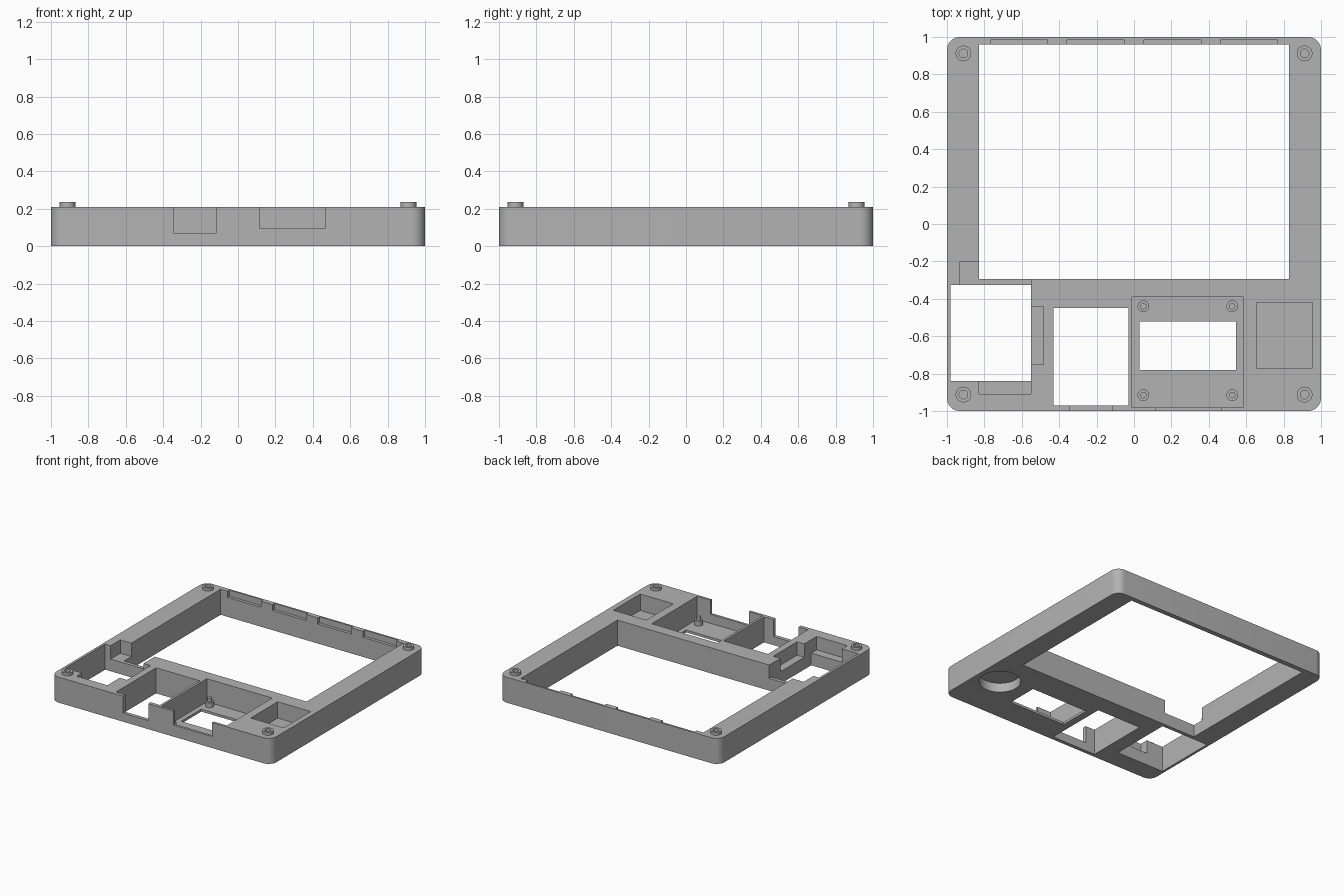
import bpy
import bmesh
from math import radians

cube = bpy.data.objects.get("Cube")
if cube:
    bpy.data.objects.remove(cube, do_unlink=True)

grey = bpy.data.materials.new("matte_grey")
grey.use_nodes = True
colour = (0.45, 0.45, 0.45, 1)
grey.diffuse_color = colour
grey.node_tree.nodes["Principled BSDF"].inputs["Base Color"].default_value = colour

HEIGHT = 0.21
OVER = 0.3


def make(name, bm):
    mesh = bpy.data.meshes.new(name)
    bm.to_mesh(mesh)
    bm.free()
    mesh.materials.append(grey)
    obj = bpy.data.objects.new(name, mesh)
    bpy.context.collection.objects.link(obj)
    return obj


def box(name, x0, x1, y0, y1, z0, z1, corner=0):
    bm = bmesh.new()
    bmesh.ops.create_cube(bm, size=1)
    for v in bm.verts:
        v.co.x = x1 if v.co.x > 0 else x0
        v.co.y = y1 if v.co.y > 0 else y0
        v.co.z = z1 if v.co.z > 0 else z0
    if corner:
        upright = [e for e in bm.edges
                   if abs(e.verts[0].co.z - e.verts[1].co.z) > 0.01]
        bmesh.ops.bevel(bm, geom=upright, offset=corner, segments=10,
                        profile=0.5, affect='EDGES')
    return make(name, bm)


def cylinder(name, x, y, r, z0, z1, sides=32):
    bm = bmesh.new()
    bmesh.ops.create_cone(bm, cap_ends=True, segments=sides,
                          radius1=r, radius2=r, depth=z1 - z0)
    bmesh.ops.translate(bm, verts=bm.verts, vec=(x, y, (z0 + z1) / 2))
    return make(name, bm)


def combine(target, tool, operation='DIFFERENCE'):
    mod = target.modifiers.new("cut", 'BOOLEAN')
    mod.operation = operation
    mod.solver = 'EXACT'
    mod.object = tool
    bpy.context.view_layer.objects.active = target
    bpy.ops.object.modifier_apply(modifier=mod.name)
    bpy.data.objects.remove(tool, do_unlink=True)


def cut(x0, x1, y0, y1, z0=-0.1):
    combine(case, box("cutter", x0, x1, y0, y1, z0, OVER))


# Case body with rounded upright corners
case = box("case_body", -1, 1, -1, 1, 0, HEIGHT, 0.07)

# Large screen opening and the four clip slots in its back rim
cut(-0.83, 0.83, -0.295, 0.96)
for i in range(4):
    x = -0.615 + 0.41 * i
    cut(x - 0.153, x + 0.153, 0.95, 0.985, 0.16)

# Right-hand bay with its side recesses
cut(-0.98, -0.55, -0.84, -0.325)
cut(-0.93, -0.55, -0.33, -0.2, 0.1)
cut(-0.83, -0.55, -0.91, -0.83, 0.1)
cut(-0.56, -0.485, -0.75, -0.44, 0.1)

# Middle bay and its front notch
cut(-0.43, -0.03, -0.97, -0.45)
cut(-0.345, -0.115, -1.1, -0.96, 0.07)

# Display bay with thin floor, window and front notch
cut(-0.01, 0.585, -0.98, -0.39, 0.02)
cut(0.03, 0.545, -0.78, -0.52)
cut(0.115, 0.465, -1.1, -0.97, 0.095)

# Square pocket over a round hole
cut(0.655, 0.955, -0.77, -0.42, 0.075)
combine(case, cylinder("cutter", 0.805, -0.595, 0.155, -0.1, 0.075, 64))

# Hollow corner pegs
for x in (-0.912, 0.912):
    for y in (-0.912, 0.912):
        combine(case, cylinder("peg", x, y, 0.042, 0.15, 0.235), 'UNION')
        combine(case, cylinder("cutter", x, y, 0.023, 0.1, OVER))

bpy.ops.object.select_all(action='DESELECT')
case.select_set(True)
bpy.context.view_layer.objects.active = case
bpy.ops.object.shade_smooth_by_angle(angle=radians(30))

# Stepped standoffs in the display bay
for x in (0.05, 0.525):
    for y in (-0.915, -0.44):
        post = cylinder("display_standoff", x, y, 0.031, 0.015, 0.06)
        combine(post, cylinder("pin", x, y, 0.017, 0.05, 0.09), 'UNION')
        bpy.ops.object.select_all(action='DESELECT')
        post.select_set(True)
        bpy.context.view_layer.objects.active = post
        bpy.ops.object.shade_smooth_by_angle(angle=radians(30))
